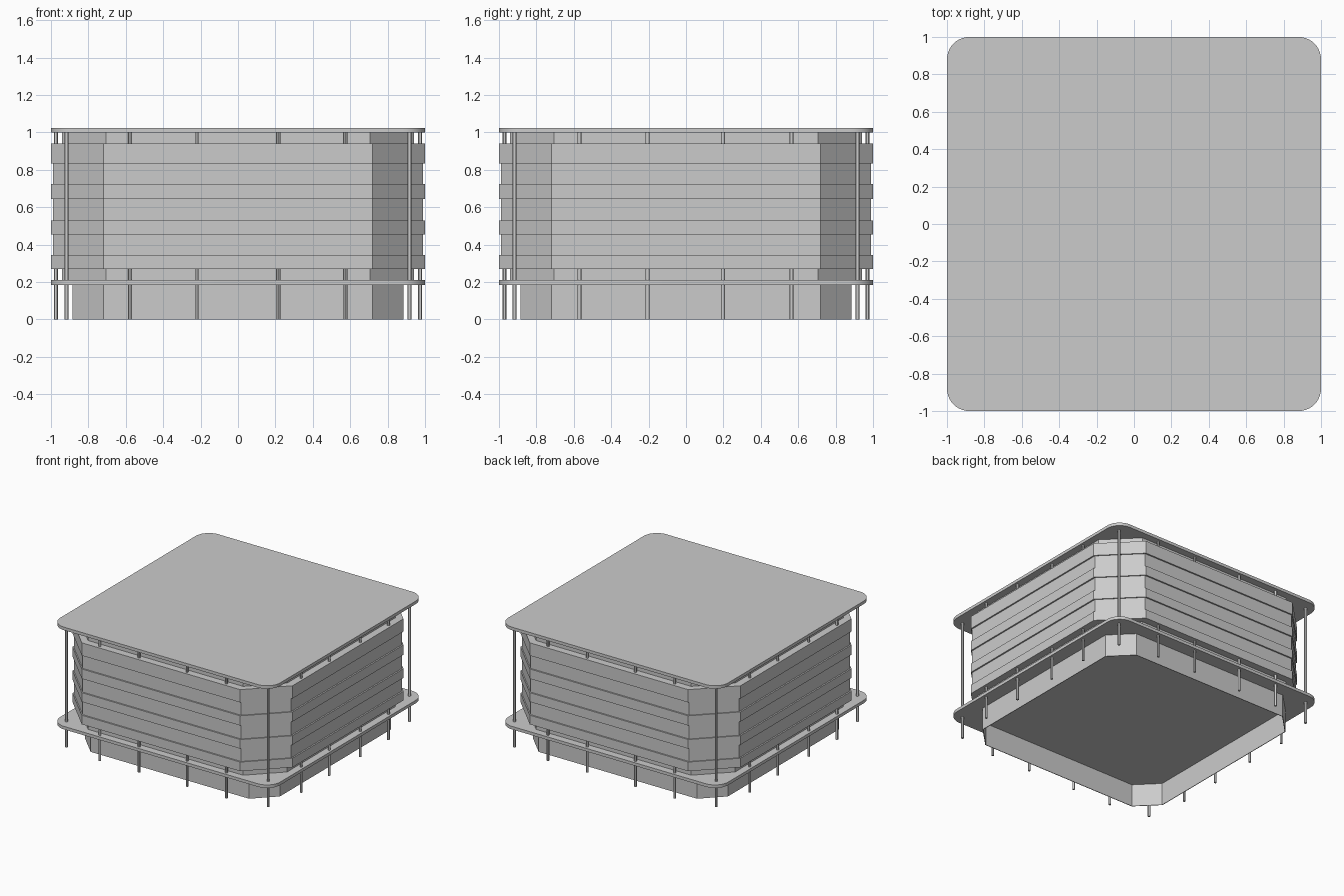
import bpy, bmesh
from math import cos, sin, pi

if "Cube" in bpy.data.objects:
    bpy.data.objects.remove(bpy.data.objects["Cube"], do_unlink=True)

GREY = (0.6, 0.6, 0.6, 1)
grey = bpy.data.materials.new("light_grey")
grey.diffuse_color = GREY
grey.use_nodes = True
grey.node_tree.nodes["Principled BSDF"].inputs["Base Color"].default_value = GREY


def finish(name, bm, smooth=False):
    bmesh.ops.recalc_face_normals(bm, faces=bm.faces)
    mesh = bpy.data.meshes.new(name)
    bm.to_mesh(mesh)
    bm.free()
    mesh.materials.append(grey)
    obj = bpy.data.objects.new(name, mesh)
    bpy.context.collection.objects.link(obj)
    if smooth:
        bpy.ops.object.select_all(action="DESELECT")
        obj.select_set(True)
        bpy.context.view_layer.objects.active = obj
        bpy.ops.object.shade_smooth_by_angle(angle=pi / 6)


def chamfered(half, start):
    """Square outline with cut corners; the cut begins at start."""
    out = []
    for sx, sy in ((1, 1), (-1, 1), (-1, -1), (1, -1)):
        pair = [(sx * half, sy * start), (sx * start, sy * half)]
        out += pair if sx == sy else pair[::-1]
    return out


def rounded(half, radius, steps=10):
    """Square outline with round corners."""
    out = []
    for q, (sx, sy) in enumerate(((1, 1), (-1, 1), (-1, -1), (1, -1))):
        for i in range(steps + 1):
            a = (q + i / steps) * pi / 2
            out.append((sx * (half - radius) + radius * cos(a),
                        sy * (half - radius) + radius * sin(a)))
    return out


def slab(name, outline, z0, z1, smooth=False):
    bm = bmesh.new()
    low = bm.faces.new([bm.verts.new((x, y, z0)) for x, y in outline])
    ext = bmesh.ops.extrude_face_region(bm, geom=[low], use_keep_orig=True)
    top = [v for v in ext["geom"] if isinstance(v, bmesh.types.BMVert)]
    bmesh.ops.translate(bm, verts=top, vec=(0, 0, z1 - z0))
    finish(name, bm, smooth)


def wall(name, outer, inner, z0, z1):
    """Hollow wall between two matching outlines."""
    bm = bmesh.new()
    loops = [[bm.verts.new((x, y, z)) for x, y in line]
             for line, z in ((outer, z0), (outer, z1), (inner, z1), (inner, z0))]
    n = len(outer)
    for a, b in zip(loops, loops[1:] + loops[:1]):
        for i in range(n):
            j = (i + 1) % n
            bm.faces.new((a[i], a[j], b[j], b[i]))
    finish(name, bm)


# Open-bottomed base skirt and the two round-cornered plates
wall("base_skirt", chamfered(0.885, 0.72), chamfered(0.88, 0.718), 0, 0.19)
slab("floor_plate", rounded(1, 0.12), 0.185, 0.21, True)
slab("roof_plate", rounded(1, 0.12), 1.0, 1.025, True)

# Inner body and stepped cladding
slab("inner_body", chamfered(0.94, 0.705), 0.21, 1.0)
levels = [0.27, 0.345, 0.455, 0.53, 0.645, 0.725, 0.835, 0.94]
for i, (z0, z1) in enumerate(zip(levels, levels[1:])):
    half, kind = (0.988, "recessed") if i % 2 else (1.0, "raised")
    slab(f"{kind}_cladding_band_{i + 1}", chamfered(half, 0.72), z0, z1)

# Slim posts: four along each side, one at each corner
spots = [(sx * 0.917, sy * 0.917) for sx in (-1, 1) for sy in (-1, 1)]
for s in (-1, 1):
    spots += [(x, s * 0.97) for x in (-0.577, -0.22, 0.217, 0.575)]
    spots += [(s * 0.973, y) for y in (-0.57, -0.206, 0.198, 0.564)]
for i, (x, y) in enumerate(spots):
    outline = [(x + 0.01 * cos(k * pi / 6), y + 0.01 * sin(k * pi / 6)) for k in range(12)]
    slab(f"{'corner' if i < 4 else 'side'}_post_{i + 1}", outline, 0, 1.005, True)
